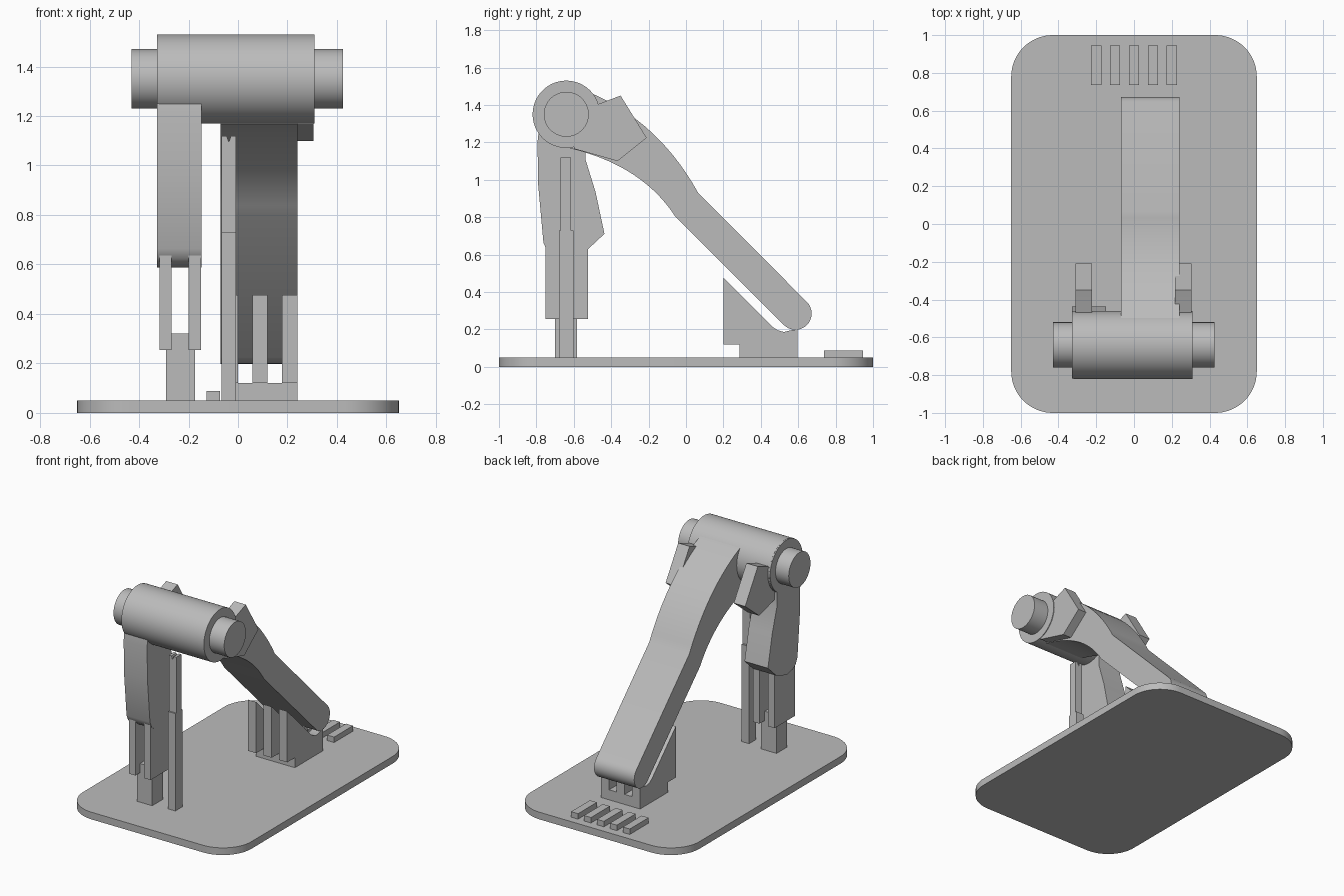
import bpy, bmesh, math
from mathutils import Vector

if "Cube" in bpy.data.objects:
    bpy.data.objects.remove(bpy.data.objects["Cube"], do_unlink=True)

grey = bpy.data.materials.new("plain_grey")
grey.use_nodes = True
colour = (0.5, 0.5, 0.5, 1)
grey.diffuse_color = colour
grey.node_tree.nodes["Principled BSDF"].inputs["Base Color"].default_value = colour

AXIS_Y, AXIS_Z = -0.64, 1.35   # shoulder axis


def prism(name, profile, axis, lo, hi):
    """Extrude a 2D profile along x, y or z from lo to hi."""
    def place(a, b, c):
        return {"x": (c, a, b), "y": (a, c, b), "z": (a, b, c)}[axis]
    bm = bmesh.new()
    face = bm.faces.new([bm.verts.new(place(a, b, lo)) for a, b in profile])
    out = bmesh.ops.extrude_face_region(bm, geom=[face])
    moved = [v for v in out["geom"] if isinstance(v, bmesh.types.BMVert)]
    bmesh.ops.translate(bm, verts=moved, vec=Vector(place(0, 0, hi - lo)))
    bmesh.ops.recalc_face_normals(bm, faces=bm.faces)
    mesh = bpy.data.meshes.new(name)
    bm.to_mesh(mesh)
    bm.free()
    mesh.materials.append(grey)
    ob = bpy.data.objects.new(name, mesh)
    bpy.context.collection.objects.link(ob)
    bpy.ops.object.select_all(action="DESELECT")
    ob.select_set(True)
    bpy.context.view_layer.objects.active = ob
    bpy.ops.object.shade_smooth_by_angle(angle=math.radians(30))
    return ob


def box(name, x0, x1, y0, y1, z0, z1):
    return prism(name, [(x0, y0), (x1, y0), (x1, y1), (x0, y1)], "z", z0, z1)


def arc(cx, cy, r, start, end, n=16):
    angles = [math.radians(start + (end - start) * i / n) for i in range(n + 1)]
    return [(cx + r * math.cos(a), cy + r * math.sin(a)) for a in angles]


def bend(p0, mid, p2, n=14):
    """Parabolic curve from p0 to p2 through mid."""
    p0, mid, p2 = Vector(p0), Vector(mid), Vector(p2)
    c = 2 * mid - (p0 + p2) / 2
    ts = [i / n for i in range(n + 1)]
    return [tuple((1 - t) ** 2 * p0 + 2 * t * (1 - t) * c + t * t * p2) for t in ts]


# Rounded base plate
R = 0.22
plate = []
for k, (sx, sy) in enumerate([(1, 1), (-1, 1), (-1, -1), (1, -1)]):
    plate += arc(sx * (0.65 - R), sy * (1 - R), R, 90 * k, 90 * k + 90)
prism("base_plate", plate, "z", 0, 0.05)

# Shoulder barrel with a thinner pin through it
prism("shoulder_barrel", arc(AXIS_Y, AXIS_Z, 0.18, 0, 354.375, 63), "x", -0.32, 0.31)
prism("shoulder_pin", arc(AXIS_Y, AXIS_Z, 0.12, 0, 354.375, 63), "x", -0.43, 0.425)

# Curved arm with a rounded lower end
arm = bend((-0.5, 1.46), (-0.18, 1.25), (0.065, 0.93))
arm += arc(0.585, 0.285, 0.087, 45, -135)
arm += bend((-0.055, 0.80), (-0.285, 1.03), (-0.62, 1.168))
arm += [(-0.64, 1.35)]
prism("arm", arm, "x", -0.07, 0.24)

# Angular lugs on both sides of the barrel
lug = [(-0.6, 1.166), (-0.366, 1.1), (-0.21, 1.224), (-0.35, 1.45), (-0.468, 1.405), (-0.6, 1.36)]
for side, x0, x1 in (("left", 0.217, 0.305), ("right", -0.31, -0.222)):
    prism(side + "_lug", lug, "x", x0, x1)

# Hanging leg housing that wraps the barrel end
leg = arc(AXIS_Y, AXIS_Z, 0.179, -54, 214, 40)
leg += [(-0.794, 1.2), (-0.79, 0.97), (-0.762, 0.663), (-0.745, 0.625), (-0.715, 0.6),
        (-0.65, 0.587), (-0.57, 0.605), (-0.527, 0.626), (-0.436, 0.711),
        (-0.484, 0.936), (-0.537, 1.107)]
prism("leg_housing", leg, "x", -0.328, -0.147)

# Forked lower leg on a post
for side, x0, x1 in (("outer", -0.317, -0.268), ("inner", -0.2, -0.15)):
    box(side + "_fork_plate", x0, x1, -0.75, -0.525, 0.255, 0.66)
box("leg_post", -0.292, -0.173, -0.7, -0.583, 0.05, 0.32)

# Slim stepped rod with a notched tip
box("rod_sleeve", -0.066, -0.008, -0.68, -0.602, 0.05, 0.73)
tip = [(-0.066, 0.7), (-0.008, 0.7), (-0.008, 1.12), (-0.028, 1.12),
       (-0.037, 1.095), (-0.046, 1.12), (-0.066, 1.12)]
prism("rod_tip", tip, "y", -0.67, -0.615)

# Foot cradle: low block and three ribs
box("cradle_block", -0.062, 0.24, 0.285, 0.595, 0.05, 0.12)
rib = [(0.2, 0.12), (0.285, 0.12), (0.285, 0.05), (0.595, 0.05), (0.595, 0.2),
       (0.56, 0.195), (0.525, 0.186), (0.49, 0.195), (0.465, 0.212), (0.2, 0.477)]
for i in range(3):
    prism(f"cradle_rib_{i + 1}", rib, "x", -0.062 + 0.12 * i, 0.12 * i)

# Row of small bars at the back of the base
for i in range(5):
    x = -0.2 + 0.1 * i
    box(f"back_bar_{i + 1}", x - 0.027, x + 0.027, 0.737, 0.945, 0.05, 0.088)
